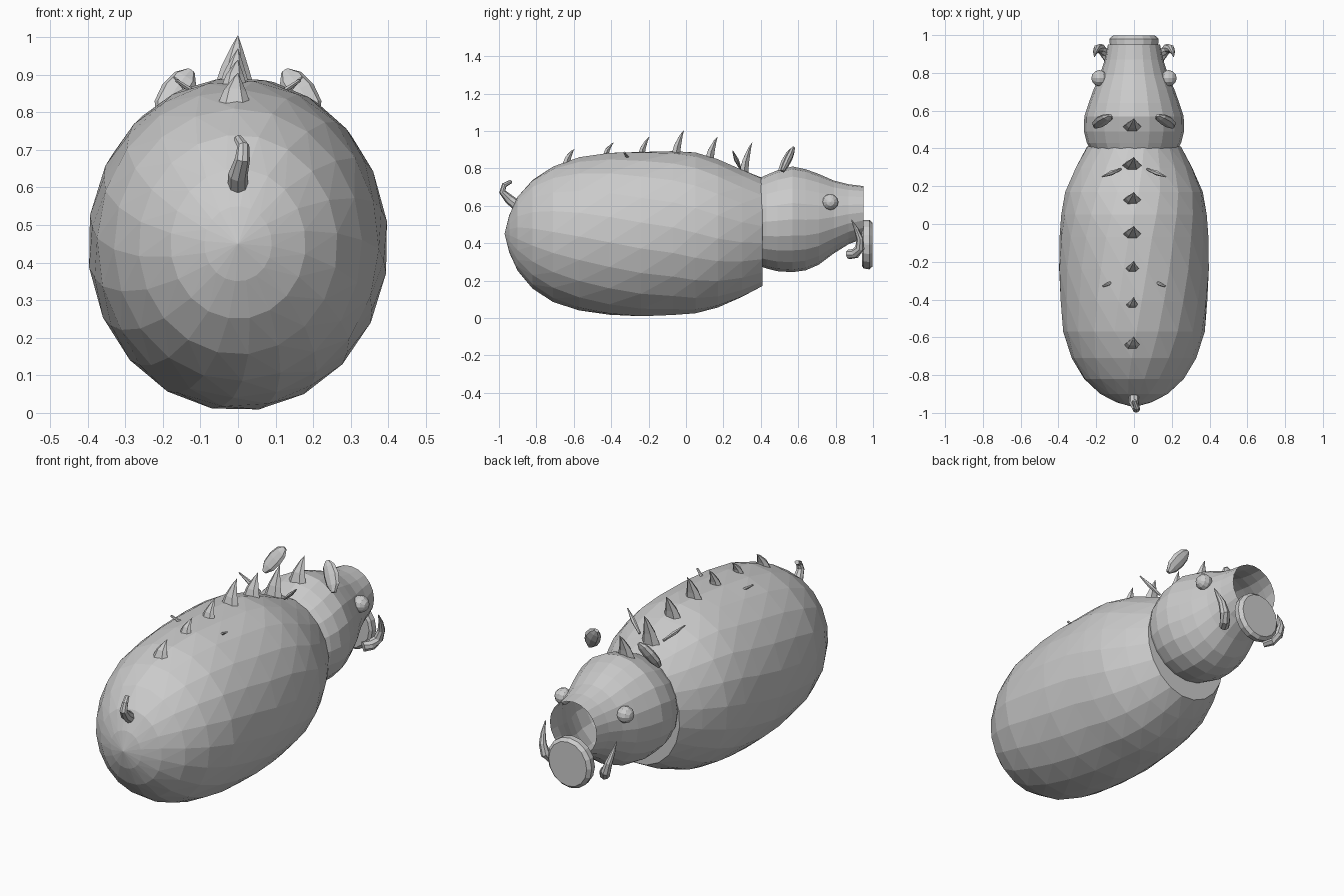
import bpy, bmesh, math
from mathutils import Vector

cube = bpy.data.objects.get("Cube")
if cube:
    bpy.data.objects.remove(cube, do_unlink=True)

# One plain grey for everything
grey = bpy.data.materials.new("plain_grey")
grey.use_nodes = True
colour = (0.6, 0.6, 0.6, 1)
grey.diffuse_color = colour
grey.node_tree.nodes["Principled BSDF"].inputs["Base Color"].default_value = colour


def sweep(name, path, sides, ref=(1, 0, 0), axis=None, caps=(True, True), twist=0, side=1):
    """Skin elliptical rings (x, y, z, half width, half depth) along a path."""
    bm = bmesh.new()
    points = [Vector(p[:3]) for p in path]
    rings = []
    for i, (p, c) in enumerate(zip(path, points)):
        t = Vector(axis) if axis else points[min(i + 1, len(path) - 1)] - points[max(i - 1, 0)]
        t.normalize()
        v = t.cross(Vector(ref)).normalized()
        u = v.cross(t)
        ring = []
        for k in range(sides):
            a = math.tau * k / sides + math.radians(twist * i)
            co = c + u * p[3] * math.cos(a) + v * p[4] * math.sin(a)
            ring.append(bm.verts.new((co.x * side, co.y, co.z)))
        rings.append(ring)
    for r0, r1 in zip(rings, rings[1:]):
        for k in range(sides):
            n = (k + 1) % sides
            bm.faces.new((r0[k], r0[n], r1[n], r1[k]))
    for ring, cap in zip((rings[0], rings[-1]), caps):
        if cap:
            bm.faces.new(ring)
    bmesh.ops.remove_doubles(bm, verts=bm.verts, dist=0.0005)
    bmesh.ops.recalc_face_normals(bm, faces=bm.faces)
    if twist:
        bmesh.ops.triangulate(bm, faces=[f for f in bm.faces if len(f.verts) == 4])
    mesh = bpy.data.meshes.new(name)
    bm.to_mesh(mesh)
    bm.free()
    mesh.materials.append(grey)
    obj = bpy.data.objects.new(name, mesh)
    bpy.context.scene.collection.objects.link(obj)
    return obj


def barrel(name, profile, sides, **options):
    """Loft along y from (y, bottom, top, half width)."""
    path = [(0, y, (lo + hi) / 2, w, (hi - lo) / 2) for y, lo, hi, w in profile]
    return sweep(name, path, sides, axis=(0, 1, 0), **options)


# Body and head
barrel("body", [(-.97, .45, .45, 0), (-.945, .35, .55, .09), (-.9, .25, .65, .18),
                (-.82, .155, .74, .265), (-.71, .085, .81, .33), (-.57, .04, .86, .375),
                (-.41, .015, .885, .39), (-.24, .005, .892, .4), (-.07, .015, .893, .395),
                (.05, .025, .885, .385), (.17, .055, .85, .365), (.3, .11, .795, .31),
                (.41, .17, .75, .25)], 20, twist=4)
barrel("head", [(.385, .28, .745, .225), (.43, .265, .765, .25), (.49, .25, .79, .265),
                (.57, .245, .81, .263), (.64, .255, .795, .24), (.71, .285, .77, .215),
                (.79, .345, .735, .18), (.87, .395, .715, .155), (.95, .425, .705, .138)],
       20, caps=(False, False))
barrel("nose_disc", [(.94, .28, .51, .115), (.95, .265, .525, .128),
                     (.98, .26, .525, .13), (.997, .275, .51, .112)], 16)

# Back spines, each leaning towards the head
for i, (y, z, tip, w) in enumerate([(-.645, .825, .905, .05), (-.435, .87, .94, .04),
                                    (-.245, .865, .97, .048), (-.06, .865, 1.005, .06),
                                    (.12, .84, .97, .06), (.305, .775, .94, .06),
                                    (.51, .78, .91, .058)]):
    h = tip - z
    sweep("back_spine_%d" % (i + 1),
          [(-.01, y, z - .02, w, w * .5), (-.008, y + .015, z + h * .4, w * .6, w * .35),
           (-.003, y + .035, z + h * .8, w * .22, w * .15), (0, y + .05, tip, 0, 0)], 6)

# Curled tail
sweep("tail", [(0, -.9, .6, .028, .03), (0, -.945, .635, .026, .026),
               (.012, -.982, .675, .02, .018), (.014, -.972, .71, .016, .014),
               (0, -.935, .73, .012, .01)], 8)

# Paired parts
for side, label in ((1, "left"), (-1, "right")):
    sweep(label + "_ear", [(.205, .515, .785, .012, .012), (.19, .53, .815, .036, .018),
                           (.165, .55, .855, .042, .02), (.14, .565, .89, .034, .016),
                           (.125, .575, .91, .012, .008)], 8, side=side)
    sweep(label + "_tusk", [(.13, .87, .34, .026, .026), (.155, .905, .345, .027, .027),
                            (.178, .93, .375, .025, .025), (.195, .93, .425, .019, .019),
                            (.205, .91, .475, .012, .012), (.21, .885, .525, .002, .002)],
          8, side=side)
    sweep(label + "_bristle", [(.07, .29, .8, .006, .006), (.12, .27, .845, .013, .011),
                               (.17, .25, .893, .003, .003)], 6, ref=(0, 1, 0), side=side)
    sweep(label + "_rear_bristle", [(.12, -.31, .855, .01, .008), (.165, -.33, .885, .006, .005)],
          6, ref=(0, 1, 0), side=side)
    # Eye as a small faceted ball
    arc = [math.pi * k / 6 for k in range(7)]
    r = .043
    sweep(label + "_eye", [(.183 - r * math.cos(a), .772, .62, r * math.sin(a), r * math.sin(a))
                           for a in arc], 12, ref=(0, 1, 0), axis=(1, 0, 0), side=side)
